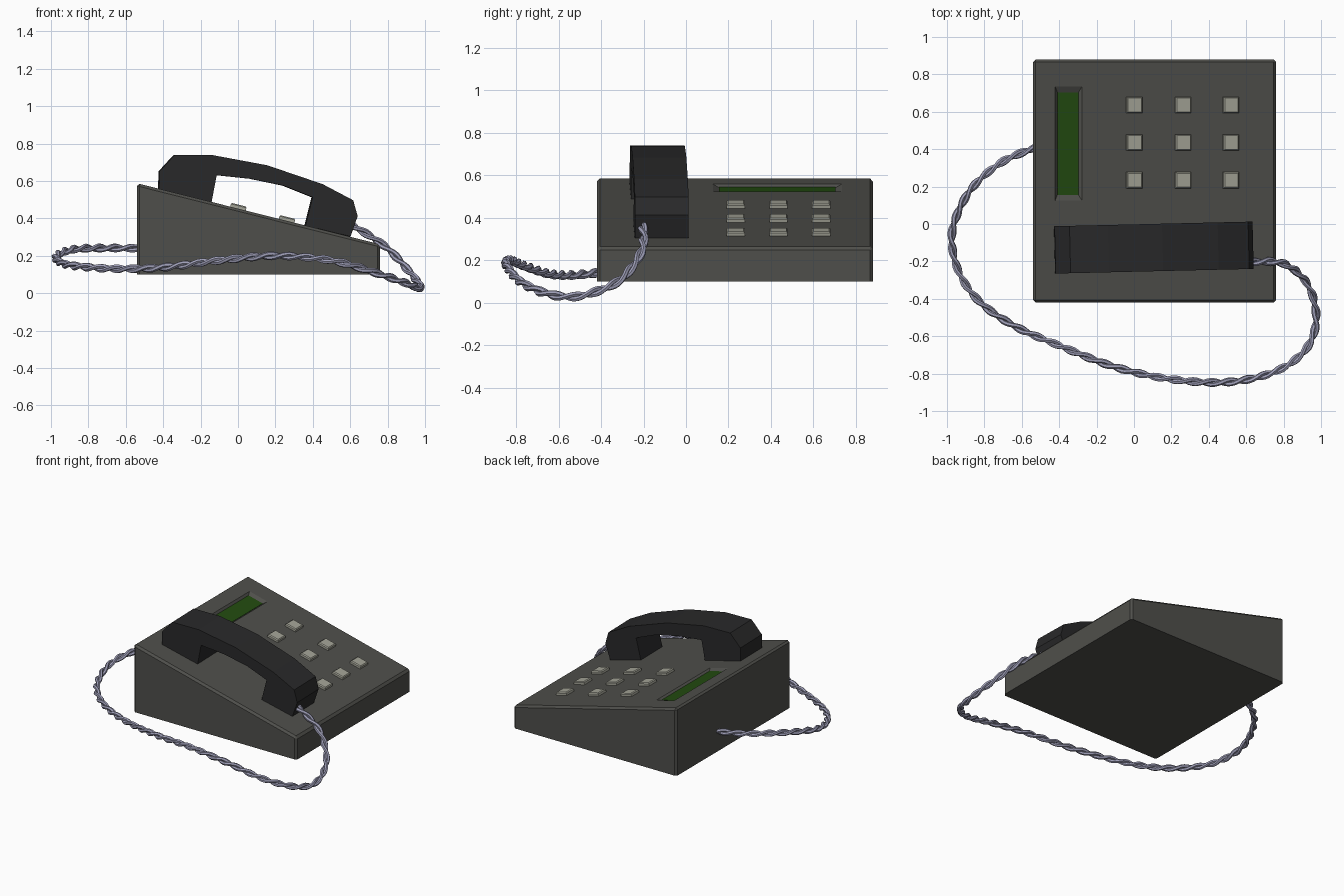
import bpy, bmesh, math
from mathutils import Vector, Matrix, Euler

if "Cube" in bpy.data.objects:
    bpy.data.objects.remove(bpy.data.objects["Cube"])

SLOPE = 0.251
TILT = math.atan(SLOPE)


def top_z(x):
    """Height of the sloping top at x."""
    return 0.588 - SLOPE * (x + 0.54)


def material(name, rgb):
    m = bpy.data.materials.new(name)
    m.diffuse_color = (*rgb, 1)
    m.use_nodes = True
    m.node_tree.nodes["Principled BSDF"].inputs["Base Color"].default_value = m.diffuse_color
    return m


casing = material("dark grey casing", (0.078, 0.078, 0.070))
black = material("black plastic", (0.022, 0.022, 0.023))
green = material("green display", (0.016, 0.070, 0.005))
key_grey = material("light grey key", (0.37, 0.37, 0.31))
cord_grey = material("lilac grey cord", (0.34, 0.34, 0.47))


def add_object(name, bm, mat, matrix=Matrix()):
    bmesh.ops.recalc_face_normals(bm, faces=bm.faces)
    me = bpy.data.meshes.new(name)
    bm.to_mesh(me)
    bm.free()
    me.materials.append(mat)
    ob = bpy.data.objects.new(name, me)
    ob.matrix_world = matrix
    bpy.context.collection.objects.link(ob)
    return ob


def extrude_profile(points, y0, y1):
    """Solid from an x-z outline swept along y."""
    bm = bmesh.new()
    face = bm.faces.new([bm.verts.new((x, y0, z)) for x, z in points])
    ext = bmesh.ops.extrude_face_region(bm, geom=[face])["geom"]
    verts = [v for v in ext if isinstance(v, bmesh.types.BMVert)]
    bmesh.ops.translate(bm, verts=verts, vec=(0, y1 - y0, 0))
    return bm


def frustum(bottom, top, z0, z1):
    """Tapered block with half sizes bottom and top."""
    bm = bmesh.new()
    bmesh.ops.create_cube(bm, size=2)
    for v in bm.verts:
        hx, hy = top if v.co.z > 0 else bottom
        v.co = (v.co.x * hx, v.co.y * hy, z1 if v.co.z > 0 else z0)
    return bm


def on_slope(x, y):
    return Matrix.Translation((x, y, top_z(x))) @ Euler((0, TILT, 0)).to_matrix().to_4x4()


# Wedge body with chamfered upright and top edges
bm = extrude_profile([(-0.54, 0.1), (0.76, 0.1), (0.76, top_z(0.76)), (-0.54, top_z(-0.54))],
                     -0.42, 0.88)
edges = [e for e in bm.edges if max(v.co.z for v in e.verts) > 0.11]
bmesh.ops.bevel(bm, geom=edges, offset=0.014, segments=1, affect='EDGES')
body = add_object("body", bm, casing)

# Display recess with sloping walls
DEPTH = 0.014
lcd = on_slope(-0.35, 0.43)
cut = add_object("display_cutter", frustum((0.058, 0.274), (0.089, 0.334), -DEPTH, DEPTH), casing, lcd)
cut.hide_render = True
mod = body.modifiers.new("recess", 'BOOLEAN')
mod.operation = 'DIFFERENCE'
mod.solver = 'EXACT'
mod.object = cut
bpy.context.view_layer.objects.active = body
bpy.ops.object.modifier_apply(modifier=mod.name)
bpy.data.objects.remove(cut)
add_object("display", frustum((0.058, 0.274), (0.058, 0.274), -DEPTH - 0.002, -DEPTH + 0.003), green, lcd)

# Keypad
for i, x in enumerate((0.0, 0.26, 0.516)):
    for j, y in enumerate((0.637, 0.435, 0.234)):
        bm = frustum((0.043, 0.043), (0.043, 0.043), -0.01, 0.021)
        rim = [e for e in bm.edges if all(v.co.z > 0 for v in e.verts)]
        bmesh.ops.bevel(bm, geom=rim, offset=0.006, segments=1, affect='EDGES')
        add_object(f"key_{j}_{i}", bm, key_grey, on_slope(x, y))

# Handset resting across the slope, turned a little
outline = [(-0.428, 0.556), (-0.425, 0.652), (-0.345, 0.739), (-0.14, 0.738), (0.15, 0.684),
           (0.447, 0.583), (0.61, 0.497), (0.634, 0.412), (0.596, 0.303), (0.355, 0.362),
           (0.393, 0.513), (0.238, 0.575), (0.06, 0.612), (-0.12, 0.631), (-0.147, 0.488)]
add_object("handset", extrude_profile(outline, -0.255, -0.002), black,
           Matrix.Rotation(math.radians(1.35), 4, 'Z'))

# Cord: two strands twisted round a smooth path
path = [Vector(p) for p in (
    (-0.52, 0.41, 0.24), (-0.70, 0.335, 0.242), (-0.86, 0.2, 0.238), (-0.95, 0.04, 0.215),
    (-0.974, -0.1, 0.185), (-0.93, -0.27, 0.155), (-0.82, -0.42, 0.14), (-0.64, -0.545, 0.13),
    (-0.4, -0.65, 0.138), (-0.1, -0.765, 0.175), (0.2, -0.83, 0.2), (0.5, -0.845, 0.175),
    (0.75, -0.79, 0.105), (0.91, -0.68, 0.05), (0.972, -0.54, 0.027), (0.96, -0.40, 0.06),
    (0.91, -0.295, 0.12), (0.82, -0.22, 0.22), (0.73, -0.2, 0.29), (0.60, -0.205, 0.37))]


def spline_point(i, t):
    p0, p1, p2, p3 = (path[max(0, min(len(path) - 1, i + k))] for k in (-1, 0, 1, 2))
    return 0.5 * (2 * p1 + (p2 - p0) * t + (2 * p0 - 5 * p1 + 4 * p2 - p3) * t ** 2
                  + (3 * p1 - p0 - 3 * p2 + p3) * t ** 3)


STEPS, PITCH, OFFSET, RADIUS = 16, 0.195, 0.0115, 0.0125
centre = [spline_point(i, s / STEPS) for i in range(len(path) - 1) for s in range(STEPS)] + [path[-1]]
for n in range(2):
    curve = bpy.data.curves.new(f"cord_strand_{n}", 'CURVE')
    curve.dimensions = '3D'
    curve.bevel_depth = RADIUS
    curve.bevel_resolution = 1
    curve.use_fill_caps = True
    sp = curve.splines.new('POLY')
    sp.points.add(len(centre) - 1)
    length = 0.0
    for k, c in enumerate(centre):
        tangent = (centre[min(k + 1, len(centre) - 1)] - centre[max(k - 1, 0)]).normalized()
        side = tangent.cross(Vector((0, 0, 1))).normalized()
        up = side.cross(tangent)
        if k:
            length += (c - centre[k - 1]).length
        a = 2 * math.pi * length / PITCH + n * math.pi
        sp.points[k].co = (*(c + OFFSET * (side * math.cos(a) + up * math.sin(a))), 1)
    curve.materials.append(cord_grey)
    ob = bpy.data.objects.new(f"cord_strand_{n}", curve)
    bpy.context.collection.objects.link(ob)
    bpy.ops.object.select_all(action='DESELECT')
    ob.select_set(True)
    bpy.context.view_layer.objects.active = ob
    bpy.ops.object.convert(target='MESH')
    bpy.ops.object.shade_smooth_by_angle()
